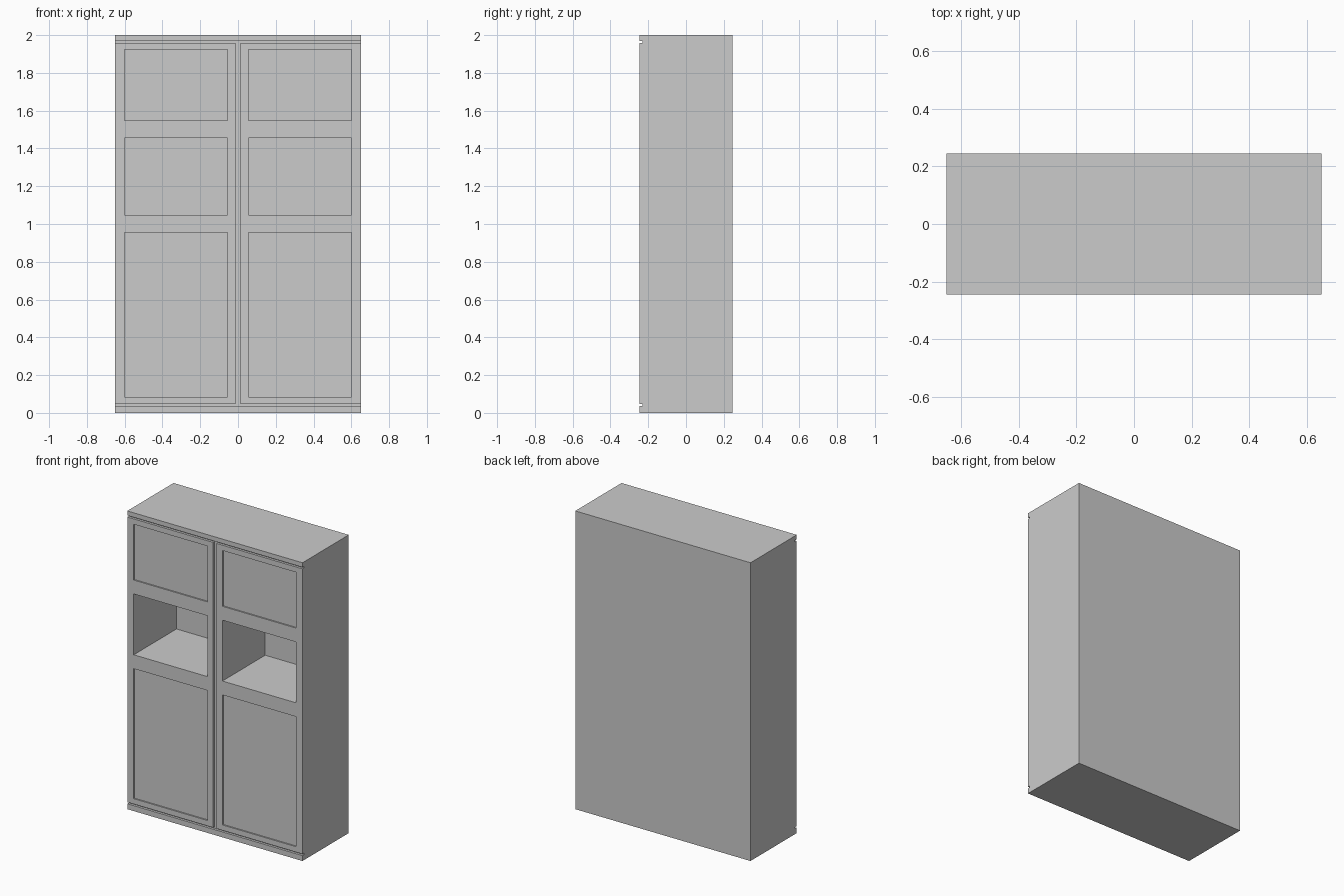
import bpy, bmesh

if "Cube" in bpy.data.objects:
    bpy.data.objects.remove(bpy.data.objects["Cube"])

W, D, H = 0.65, 0.245, 2.0        # half width, half depth, height
FACE = -D + 0.016                 # plane behind the doors
GAP = 0.0125                      # half of the centre gap
X0, X1 = 0.056, 0.602             # horizontal extent of niches and panels


def box(name, lo, hi):
    bm = bmesh.new()
    bmesh.ops.create_cube(bm, size=1)
    for v in bm.verts:
        v.co = [(a + b) / 2 + c * (b - a) for a, b, c in zip(lo, hi, v.co)]
    mesh = bpy.data.meshes.new(name)
    bm.to_mesh(mesh)
    bm.free()
    ob = bpy.data.objects.new(name, mesh)
    bpy.context.collection.objects.link(ob)
    return ob


def span(side, a, b):
    return sorted((side * a, side * b))


def cut(target, lo, hi):
    cutter = box("cutter", lo, hi)
    cutter.hide_render = True
    mod = target.modifiers.new("cut", 'BOOLEAN')
    mod.operation, mod.solver, mod.object = 'DIFFERENCE', 'EXACT', cutter
    bpy.context.view_layer.objects.active = target
    bpy.ops.object.modifier_apply(modifier=mod.name)
    bpy.data.objects.remove(cutter)


# Carcass with two deep open niches
carcass = box("carcass", (-W, FACE, 0), (W, D, H))
for s in (-1, 1):
    a, b = span(s, X0, X1)
    cut(carcass, (a, -1, 1.048), (b, 0.208, 1.456))

# Top and bottom front rails
box("bottom_rail", (-W, -D, 0), (W, FACE, 0.036))
box("top_rail", (-W, -D, 1.97), (W, FACE, H))

# Doors: niche opening plus shallow recessed panels above and below
for s, side in ((-1, "left"), (1, "right")):
    a, b = span(s, GAP, W)
    door = box(side + "_door", (a, -D, 0.047), (b, FACE, 1.959))
    a, b = span(s, X0, X1)
    cut(door, (a, -1, 1.048), (b, 0, 1.456))
    for z0, z1 in ((0.083, 0.955), (1.549, 1.923)):
        cut(door, (a, -1, z0), (b, -D + 0.009, z1))
